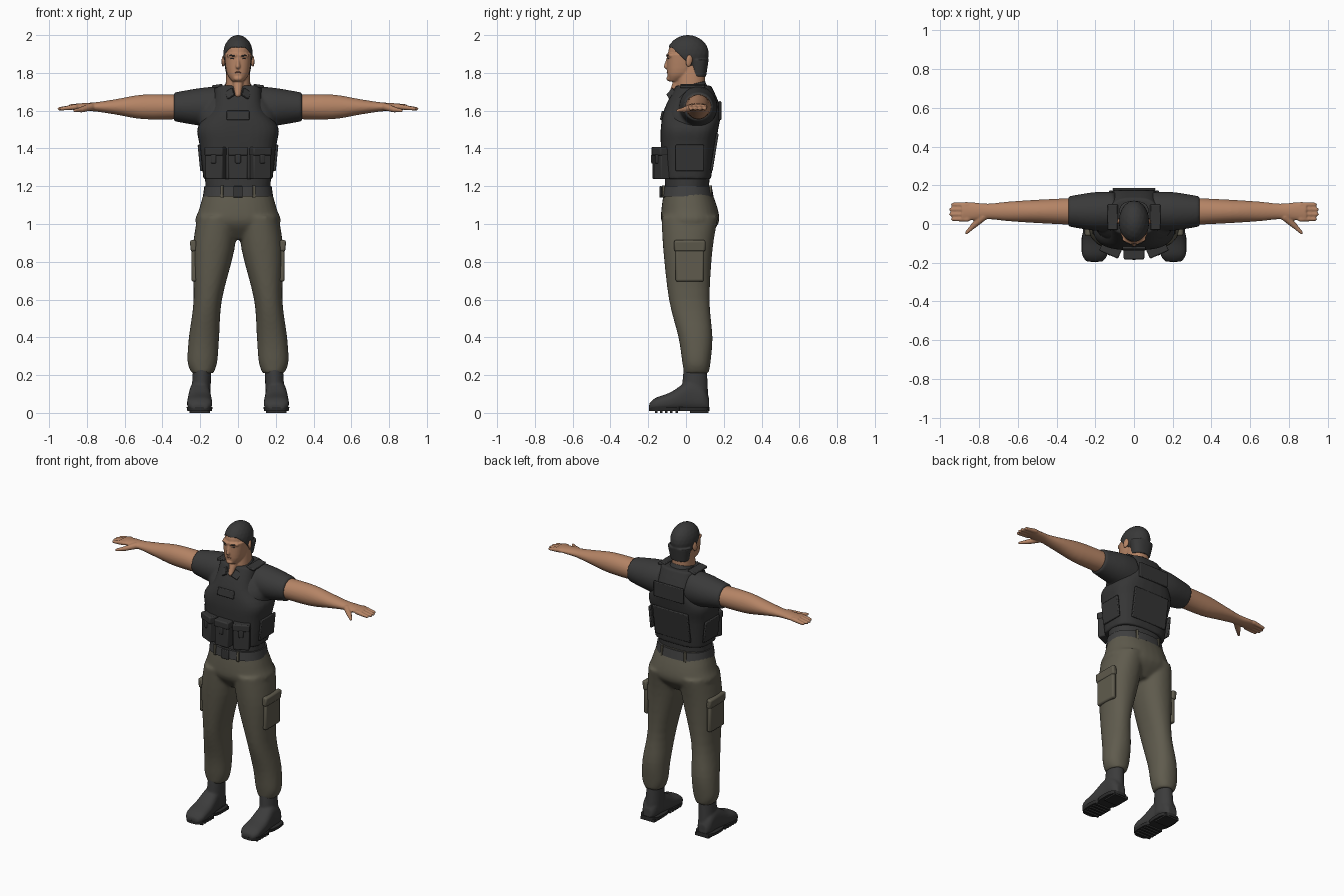
import bpy, bmesh, math
from mathutils import Matrix, Vector, Euler

default_cube = bpy.data.objects.get("Cube")
if default_cube:
    bpy.data.objects.remove(default_cube, do_unlink=True)

SIDES = (1, -1)


def material(name, red, green, blue):
    mat = bpy.data.materials.new(name)
    mat.use_nodes = True
    mat.diffuse_color = (red, green, blue, 1)
    shader = mat.node_tree.nodes["Principled BSDF"]
    shader.inputs["Base Color"].default_value = (red, green, blue, 1)
    shader.inputs["Roughness"].default_value = .8
    return mat


def grey(name, value):
    return material(name, value, value, value)


def in_between(rows, steps=4):
    """Pass a smooth curve through a few cross-sections."""
    rows = [Vector(row) for row in rows]
    for i, (start, end) in enumerate(zip(rows, rows[1:])):
        leave = (end - rows[max(i - 1, 0)]) / 2
        arrive = (rows[min(i + 2, len(rows) - 1)] - start) / 2
        for step in range(steps):
            t = step / steps
            ease = t * t * (3 - 2 * t)
            yield start.lerp(end, ease) + leave * t * (1 - t) ** 2 - arrive * t * t * (1 - t)
    yield rows[-1]


def loft(bm, rows, axis="z", power=2, side=1, count=32):
    """Skin superellipses: place along the axis, then limits across it."""
    rings = []
    for along, a_min, a_max, b_min, b_max in in_between(rows):
        ring = []
        for i in range(count):
            angle = math.tau * i / count
            c, s = math.cos(angle), math.sin(angle)
            c = math.copysign(abs(c) ** (2 / power), c)
            s = math.copysign(abs(s) ** (2 / power), s)
            a = (a_min + a_max + (a_max - a_min) * c) / 2
            b = (b_min + b_max + (b_max - b_min) * s) / 2
            x, y, z = {"x": (along, a, b), "y": (a, along, b), "z": (a, b, along)}[axis]
            ring.append(bm.verts.new((x * side, y, z)))
        rings.append(ring)
    for low, high in zip(rings, rings[1:]):
        for i in range(count):
            bm.faces.new((low[i - 1], low[i], high[i], high[i - 1]))
    bm.faces.new(rings[0])
    bm.faces.new(rings[-1])


def body(bm, rows, power=2.3):
    """Loft upwards, even about the middle: height, half width, front, back."""
    loft(bm, [(z, -width, width, front, back) for z, width, front, back in rows], power=power)


def along_arm(bm, rows, side):
    """Loft outwards around the arm's axis: distance, half depth, half height."""
    y, z = .065, 1.62
    loft(bm, [(x, y - deep, y + deep, z - tall, z + tall) for x, deep, tall in rows], "x", side=side)


def ball(bm, at, size, turn=(0, 0, 0)):
    matrix = Matrix.LocRotScale(Vector(at), Euler(turn), Vector(size))
    bmesh.ops.create_icosphere(bm, subdivisions=3, radius=1, matrix=matrix)


def limb(bm, start, end, start_radius, end_radius):
    start, end = Vector(start), Vector(end)
    turn = (end - start).to_track_quat("Z", "Y")
    matrix = Matrix.LocRotScale((start + end) / 2, turn, None)
    bmesh.ops.create_cone(bm, cap_ends=True, segments=16, radius1=start_radius, radius2=end_radius,
                          depth=(end - start).length, matrix=matrix)
    ball(bm, start, [start_radius] * 3)
    ball(bm, end, [end_radius] * 3)


def box(bm, at, size, turn=(0, 0, 0)):
    matrix = Matrix.LocRotScale(Vector(at), Euler(turn), Vector(size))
    bmesh.ops.create_cube(bm, size=1, matrix=matrix)


def finish(name, bm, mat, voxel=0, bevel=0):
    """Turn the mesh into an object, either fused and relaxed or bevelled."""
    bmesh.ops.recalc_face_normals(bm, faces=bm.faces)
    mesh = bpy.data.meshes.new(name)
    bm.to_mesh(mesh)
    bm.free()
    mesh.materials.append(mat)
    ob = bpy.data.objects.new(name, mesh)
    bpy.context.collection.objects.link(ob)
    bpy.ops.object.select_all(action="DESELECT")
    ob.select_set(True)
    bpy.context.view_layer.objects.active = ob
    bpy.ops.object.shade_smooth_by_angle(angle=math.radians(50))
    if bevel:
        rounding = ob.modifiers.new("soft edges", "BEVEL")
        rounding.width, rounding.segments = bevel, 2
    if voxel:
        fuse = ob.modifiers.new("fuse", "REMESH")
        fuse.mode, fuse.voxel_size, fuse.use_smooth_shade = "VOXEL", voxel, True
        relax = ob.modifiers.new("relax", "SMOOTH")
        relax.factor, relax.iterations = .5, 4


skin = material("skin", .46, .23, .13)
lip = material("lip", .3, .13, .08)
olive = material("trouser olive", .115, .105, .075)
hair = grey("hair charcoal", .04)
cloth = grey("shirt charcoal", .042)
black = grey("vest black", .036)
leather = grey("boot leather", .045)
rubber = grey("sole black", .025)
webbing = grey("belt grey", .05)

# Head: cranium, face, neck, nose, chin, brow and ears
cranium, cranium_size = Vector((0, .01, 1.9)), Vector((.075, .106, .096))
bm = bmesh.new()
ball(bm, cranium, cranium_size)
body(bm, [(1.755, .03, -.09, -.03), (1.8, .06, -.1, .04), (1.9, .072, -.1, .06)])
body(bm, [(1.66, .07, -.06, .1), (1.84, .06, -.04, .1)])
limb(bm, (0, -.04, 1.75), (0, -.075, 1.685), .03, .016)
limb(bm, (0, -.097, 1.875), (0, -.106, 1.833), .007, .012)
ball(bm, (0, -.09, 1.77), (.024, .014, .014))
for side in SIDES:
    limb(bm, (.014 * side, -.096, 1.893), (.05 * side, -.08, 1.892), .01, .01)
    ball(bm, (.078 * side, .016, 1.862), (.008, .018, .032), (-.15, 0, .3 * side))
finish("head", bm, skin, voxel=.0045)

# Hair: the cranium enlarged and trimmed to a crown, a back and temples
nape = Vector((0, .03, 1.83))
trims = {"hair_crown": ((0, -.1, 1.935), (0, .1, 1)),
         "hair_back": (nape, (0, 1, .1)),
         "hair_temples": ((0, -.03, 1.89), (0, 1, 1))}
for name, (point, normal) in trims.items():
    bm = bmesh.new()
    ball(bm, cranium, cranium_size * 1.05)
    if name == "hair_back":
        body(bm, [(1.78, .06, .02, .106), (1.87, .077, .02, .12)])
    for island_cut in (point,):
        cut = bmesh.ops.bisect_plane(bm, geom=bm.verts[:] + bm.edges[:] + bm.faces[:],
                                     plane_co=island_cut, plane_no=normal, clear_inner=True)
        rim = [item for item in cut["geom_cut"] if isinstance(item, bmesh.types.BMEdge)]
        bmesh.ops.holes_fill(bm, edges=rim)
    finish(name, bm, hair, voxel=.005)

# Eyebrows, eyes and mouth
bm = bmesh.new()
for side in SIDES:
    ball(bm, (.031 * side, -.098, 1.892), (.018, .005, .004), (0, -.1 * side, .3 * side))
    ball(bm, (.03 * side, -.093, 1.876), (.011, .004, .003), (0, 0, .3 * side))
finish("brows_and_eyes", bm, hair)
bm = bmesh.new()
ball(bm, (0, -.098, 1.803), (.02, .004, .004))
finish("mouth", bm, lip)

# Bare arms, flat hands, fingers and thumbs
bm = bmesh.new()
for side in SIDES:
    along_arm(bm, [(.3, .07, .065), (.5, .06, .065), (.65, .05, .04), (.75, .04, .025),
                   (.82, .045, .02), (.89, .048, .014)], side)
    for finger in range(4):
        y = .025 + finger * .025
        reach = .95 - .01 * abs(finger - 1.5)
        limb(bm, (.86 * side, y, 1.62), (reach * side, y, 1.61), .014, .01)
    knuckle = (.83 * side, -.01, 1.605)
    limb(bm, (.78 * side, .035, 1.62), knuckle, .02, .015)
    limb(bm, knuckle, (.865 * side, -.045, 1.6), .014, .009)
finish("arms", bm, skin, voxel=.005)

# Short sleeved shirt
torso = [(1.18, .17, -.11, .12), (1.4, .19, -.12, .14), (1.5, .2, -.12, .16),
         (1.6, .2, -.1, .17), (1.72, .11, -.04, .12)]
bm = bmesh.new()
body(bm, torso)
for side in SIDES:
    along_arm(bm, [(.1, .1, .11), (.2, .1, .1), (.34, .078, .076)], side)
finish("shirt", bm, cloth, voxel=.009)

# Shirt collar, higher at the nape, with two pointed front flaps
bm = bmesh.new()
body(bm, [(1.66, .095, -.08, .125), (1.735, .07, -.05, .112)])
bmesh.ops.rotate(bm, cent=(0, .02, 1.7), matrix=Matrix.Rotation(.26, 3, "X"), verts=bm.verts)
for side in SIDES:
    box(bm, (.042 * side, -.078, 1.69), (.045, .012, .05), (-.55, .55 * side, .35 * side))
finish("collar", bm, cloth, bevel=.003)

# Armoured vest: the torso grown outwards and narrowed at the armholes
grow = .013
bm = bmesh.new()
body(bm, [(max(z, 1.225) + grow, min(width, .13 if z > 1.5 else width) + grow, front - grow, back + grow)
          for z, width, front, back in torso], power=3)
finish("vest", bm, black, voxel=.008)

# Vest chest patch, back plates, shoulder straps and side panels
bm = bmesh.new()
box(bm, (0, -.127, 1.575), (.12, .012, .05), (-.22, 0, 0))
box(bm, (0, .18, 1.6), (.22, .014, .1))
box(bm, (0, .15, 1.38), (.26, .014, .2), (-.16, 0, 0))
for side in SIDES:
    box(bm, (.11 * side, .035, 1.73), (.055, .13, .016), (0, .15 * side, 0))
    box(bm, (.2 * side, .02, 1.35), (.014, .15, .14), (0, .1 * side, 0))
finish("vest_panels", bm, black, bevel=.005)

# Three front pouches with flaps
bm = bmesh.new()
for place in (-1, 0, 1):
    turn = (0, 0, .42 * place)
    x, y = .118 * place, -.15 + .022 * abs(place)
    box(bm, (x, y, 1.31), (.1, .055, .145), turn)
    box(bm, (x, y, 1.385), (.106, .066, .045), turn)
    box(bm, (x, y, 1.345), (.03, .07, .05), turn)
finish("pouches", bm, black, bevel=.007)

# Trousers: hips and two legs fused together
bm = bmesh.new()
body(bm, [(1.21, .168, -.11, .12), (1.08, .205, -.13, .168), (1, .22, -.125, .17), (.92, .08, -.06, .1)])
for side in SIDES:
    loft(bm, [(1.04, 0, .215, -.13, .17), (.86, .02, .24, -.12, .14), (.6, .085, .235, -.09, .125),
              (.4, .1, .26, -.04, .14), (.27, .11, .267, -.02, .13), (.21, .13, .245, -.01, .12)],
         power=2.2, side=side)
finish("trousers", bm, olive, voxel=.01)

# Cargo pockets with flaps
bm = bmesh.new()
for side in SIDES:
    box(bm, (.232 * side, .02, .79), (.03, .15, .19))
    box(bm, (.236 * side, .02, .885), (.033, .165, .06), (0, .1 * side, 0))
finish("cargo_pockets", bm, olive, bevel=.01)

# Belt, buckle and loops
bm = bmesh.new()
body(bm, [(1.145, .186, -.133, .146), (1.2, .178, -.125, .136)])
finish("belt", bm, webbing)
bm = bmesh.new()
box(bm, (0, -.134, 1.17), (.05, .014, .06))
finish("buckle", bm, black, bevel=.004)
bm = bmesh.new()
for side in SIDES:
    for y in (-.12, .13):
        box(bm, (.085 * side, y, 1.172), (.015, .014, .066), (0, 0, -2 * y * side))
finish("belt_loops", bm, olive, bevel=.002)

# Boots: shaft and foot fused, on a separate treaded sole with a heel
bm = bmesh.new()
sole = bmesh.new()
for side in SIDES:
    loft(bm, [(.05, .145, .25, -.03, .12), (.24, .143, .238, -.012, .11)], side=side)
    foot = [(.122, .03, .08), (.09, .05, .14), (.02, .055, .17), (-.08, .065, .11),
            (-.16, .065, .08), (-.195, .04, .05)]
    loft(bm, [(y, .203 - wide, .203 + wide, .01, top) for y, wide, top in foot], "y", 2.5, side)
    for front, back in ((-.196, -.02), (-.05, .125)):
        loft(sole, [(.01, .138, .268, front, back), (.03, .135, .272, front, back)], power=3, side=side)
    box(sole, (.2 * side, .07, .01), (.1, .1, .02))
    for tread in range(5):
        box(sole, (.203 * side, -.05 - .027 * tread, .007), (.11, .013, .014))
finish("boots", bm, leather, voxel=.007)
finish("soles", sole, rubber)
